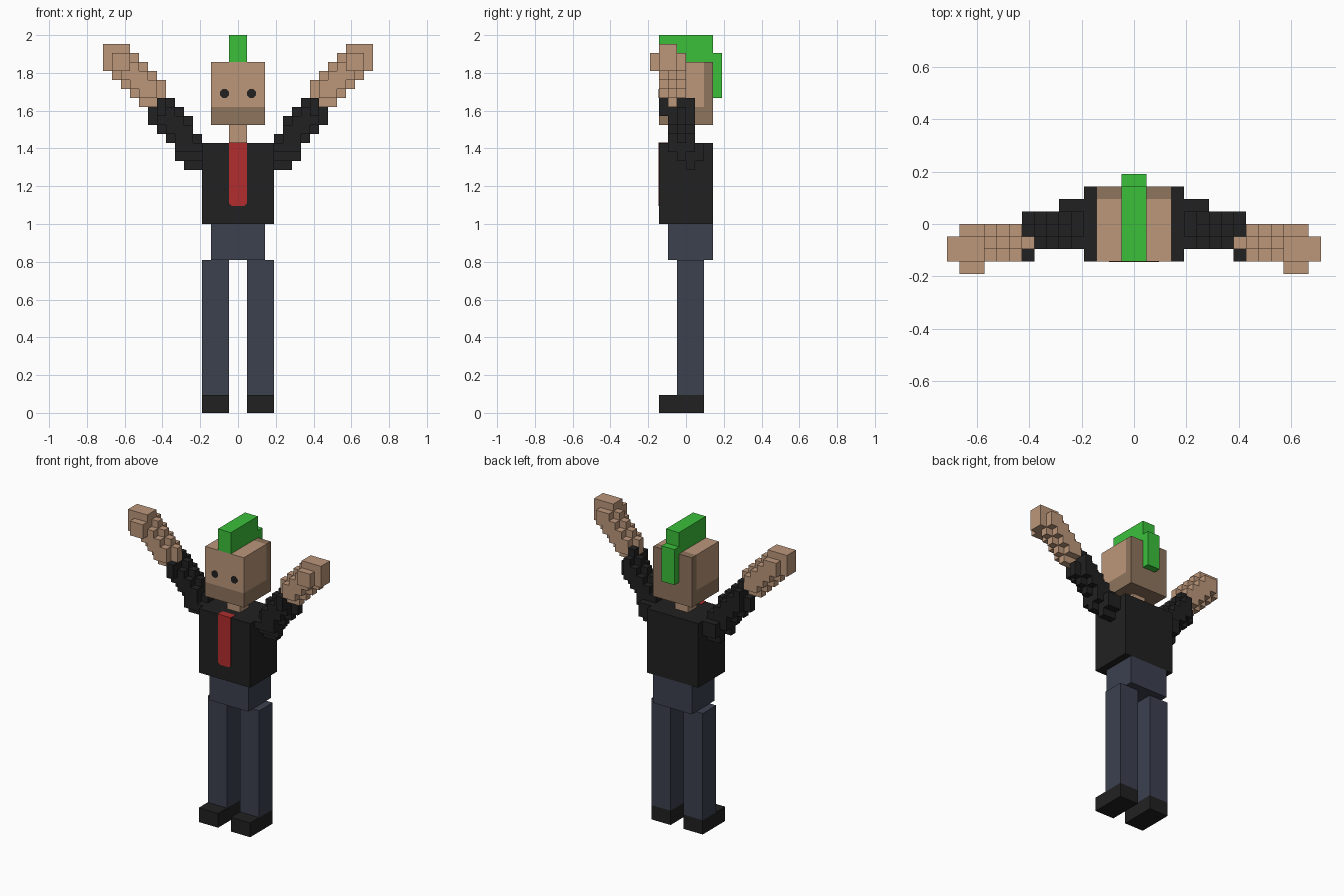
import bpy
import bmesh
import math
from mathutils import Matrix, Vector

if "Cube" in bpy.data.objects:
    bpy.data.objects.remove(bpy.data.objects["Cube"], do_unlink=True)

U = 2 / 42  # one grid cell


def material(name, rgb):
    linear = [((c / 255 + 0.055) / 1.055) ** 2.4 for c in rgb] + [1.0]
    mat = bpy.data.materials.new(name)
    mat.use_nodes = True
    mat.diffuse_color = linear
    mat.node_tree.nodes["Principled BSDF"].inputs["Base Color"].default_value = linear
    return mat


SKIN = material("skin", (188, 151, 123))
STUBBLE = material("stubble brown", (143, 116, 93))
GREEN = material("hair green", (59, 192, 59))
BLACK = material("cloth black", (33, 33, 33))
RED = material("tie red", (178, 45, 45))
DENIM = material("denim blue", (60, 65, 79))


def finish(name, bm, mat):
    bmesh.ops.recalc_face_normals(bm, faces=bm.faces)
    mesh = bpy.data.meshes.new(name)
    bm.to_mesh(mesh)
    bm.free()
    mesh.materials.append(mat)
    obj = bpy.data.objects.new(name, mesh)
    bpy.context.collection.objects.link(obj)
    return obj


def boxes(name, mat, *bounds):
    """Boxes given as (x0, x1, y0, y1, z0, z1) in grid cells."""
    bm = bmesh.new()
    for x0, x1, y0, y1, z0, z1 in bounds:
        centre = Vector((x0 + x1, y0 + y1, z0 + z1)) * U / 2
        size = Vector((x1 - x0, y1 - y0, z1 - z0)) * U
        bmesh.ops.create_cube(bm, size=1, matrix=Matrix.Translation(centre) @ Matrix.Diagonal((*size, 1)))
    return finish(name, bm, mat)


def cells(name, mat, bounds):
    """Union of boxes on the grid, keeping only the outer cell faces."""
    solid = {(x, y, z) for x0, x1, y0, y1, z0, z1 in bounds
             for x in range(x0, x1) for y in range(y0, y1) for z in range(z0, z1)}
    bm = bmesh.new()
    for cell in solid:
        for axis in range(3):
            for step in (-1, 1):
                near = list(cell)
                near[axis] += step
                if tuple(near) in solid:
                    continue
                corners = []
                for a, b in ((0, 0), (1, 0), (1, 1), (0, 1)):
                    p = Vector(cell)
                    p[axis] += step > 0
                    p[(axis + 1) % 3] += a
                    p[(axis + 2) % 3] += b
                    corners.append(bm.verts.new(p * U))
                if step < 0:
                    corners.reverse()
                bm.faces.new(corners)
    bmesh.ops.remove_doubles(bm, verts=bm.verts, dist=U * 0.01)
    return finish(name, bm, mat)


def flip(bounds, side):
    """Mirror a list of boxes to the chosen side."""
    if side > 0:
        return bounds
    return [(-b[1], -b[0], *b[2:]) for b in bounds]


# Torso, hips and neck
boxes("shirt_body", BLACK, (-4, 4, -3, 3, 21, 30))
boxes("hips", DENIM, (-3, 3, -2, 3, 17, 21))
boxes("neck", SKIN, (-1, 1, -1, 1, 30, 32))

# Head: face, jaw stubble and shaved back
boxes("face", SKIN, (-3, 3, -3, 2, 34, 39))
boxes("jaw_stubble", STUBBLE, (-3, 3, -3, 2, 32, 34))
boxes("shaved_back", STUBBLE, (-3, 3, 2, 3, 32, 39))

# Mohawk crest with its tail down the back
boxes("mohawk", GREEN, (-1, 1, -3, 3, 39, 42), (-1, 1, 3, 4, 35, 40))

# Tie with clipped bottom corners, set into the shirt front
bm = bmesh.new()
outline = [(-1, 30.04), (-1, 23.3), (-0.7, 23), (0.7, 23), (1, 23.3), (1, 30.04)]
front = bm.faces.new([bm.verts.new((x * U, -3.04 * U, z * U)) for x, z in outline])
ext = bmesh.ops.extrude_face_region(bm, geom=[front], use_keep_orig=True)
bmesh.ops.translate(bm, vec=(0, 1.04 * U, 0),
                    verts=[v for v in ext["geom"] if isinstance(v, bmesh.types.BMVert)])
finish("tie", bm, RED)

# Sleeve and forearm columns as (x, bottom, top)
SLEEVE = [(4, 28, 31), (5, 28, 33), (6, 28, 34), (7, 30, 35), (8, 31, 36), (9, 32, 34)]
FOREARM = [(9, 34, 38), (10, 34, 39), (11, 35, 40), (12, 36, 41), (13, 37, 41)]

for side, label in ((1, "left"), (-1, "right")):
    # Leg and shoe
    boxes(label + "_leg", DENIM, *flip([(1, 4, -1, 2, 2, 17)], side))
    boxes(label + "_shoe", BLACK, *flip([(1, 4, -3, 2, 0, 2)], side))

    # Raised sleeve: plus-shaped columns, shoulder and cuff
    sleeve = [(4, 6, -1, 2, 28, 30), (4, 6, 0, 1, 27, 31), (8, 9, -3, -2, 33, 35)]
    for x, z0, z1 in SLEEVE:
        sleeve += [(x, x + 1, -1, 0, z0, z1)]
        if x < 9:
            sleeve += [(x, x + 1, -2, 1, z0 + 1, z1 - 1)]
    cells(label + "_sleeve", BLACK, flip(sleeve, side))

    # Bare forearm, fist and thumb
    arm = [(8, 9, -2, -1, 35, 37), (12, 15, -3, -1, 38, 41), (12, 14, -4, -3, 38, 40)]
    for x, z0, z1 in FOREARM:
        arm += [(x, x + 1, -2, -1, z0, z1), (x, x + 1, -3, 0, z0 + 1, z1 - 1)]
    cells(label + "_forearm", SKIN, flip(arm, side))

    # Eye: thin octagonal plate
    bm = bmesh.new()
    place = (Matrix.Translation((side * 1.5 * U, -3 * U, 35.5 * U))
             @ Matrix.Rotation(math.pi / 2, 4, "X") @ Matrix.Rotation(math.pi / 8, 4, "Z"))
    bmesh.ops.create_cone(bm, cap_ends=True, segments=8, radius1=0.53 * U, radius2=0.53 * U,
                          depth=0.004, matrix=place)
    finish(label + "_eye", bm, BLACK)
